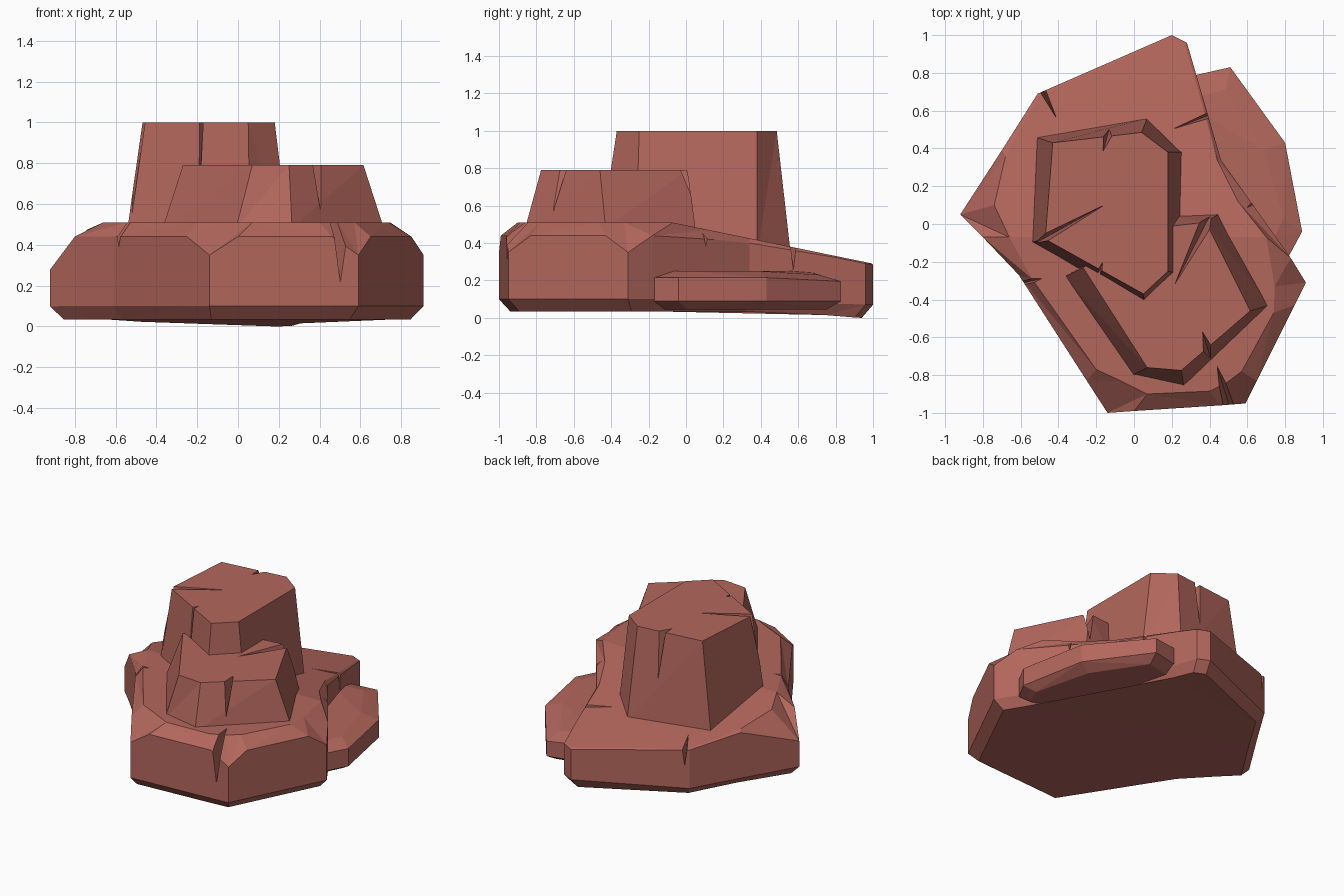
import bpy, bmesh
from mathutils import Vector

if "Cube" in bpy.data.objects:
    bpy.data.objects.remove(bpy.data.objects["Cube"])

stone = bpy.data.materials.new("red stone")
stone.diffuse_color = (0.45, 0.135, 0.108, 1)
stone.use_nodes = True
stone.node_tree.nodes["Principled BSDF"].inputs["Base Color"].default_value = stone.diffuse_color


def make_object(name, bm):
    bmesh.ops.recalc_face_normals(bm, faces=bm.faces)
    mesh = bpy.data.meshes.new(name)
    bm.to_mesh(mesh)
    bm.free()
    mesh.materials.append(stone)
    obj = bpy.data.objects.new(name, mesh)
    bpy.context.collection.objects.link(obj)
    return obj


def hull(name, points):
    bm = bmesh.new()
    for p in points:
        bm.verts.new(p)
    res = bmesh.ops.convex_hull(bm, input=bm.verts)
    junk = {g for g in res["geom_interior"] + res["geom_unused"] if isinstance(g, bmesh.types.BMVert)}
    bmesh.ops.delete(bm, geom=list(junk), context='VERTS')
    bmesh.ops.dissolve_limit(bm, angle_limit=0.02, verts=bm.verts, edges=bm.edges)
    return make_object(name, bm)


def loft(name, rings, cap_split=None):
    """Join rings of equal length; the top cap may be split between two columns."""
    bm = bmesh.new()
    vs = [[bm.verts.new(p) for p in ring] for ring in rings]
    n = len(vs[0])
    for a, b in zip(vs, vs[1:]):
        for i in range(n):
            j = (i + 1) % n
            bm.faces.new((a[i], a[j], b[j], b[i]))
    bm.faces.new(vs[0][::-1])
    top = vs[-1]
    if cap_split:
        i, j = cap_split
        bm.faces.new(top[i:j + 1])
        bm.faces.new(top[j:] + top[:i + 1])
    else:
        bm.faces.new(top)
    # split warped quads and caps cleanly
    bmesh.ops.connect_verts_nonplanar(bm, angle_limit=0.03, faces=bm.faces)
    return make_object(name, bm)


def crack(obj, tip, mouth, width, z_top, z_low):
    """Cut a tapering wedge from an inner tip out through the rim."""
    t, m = Vector(tip), Vector(mouth)
    side = (m - t).orthogonal().normalized() * width / 2
    pts = [(*t, z_top), (*(m + side), z_top), (*(m - side), z_top), (*m, z_low)]
    cutter = hull("crack_cutter", pts)
    cutter.hide_render = True
    cutter.hide_viewport = True
    mod = obj.modifiers.new("crack", 'BOOLEAN')
    mod.operation = 'DIFFERENCE'
    mod.solver = 'EXACT'
    mod.object = cutter


# Main base slab: outer x, outer y, rim height, inner top x, inner top y
columns = [
    (-.92, .05, .28, -.74, .10), (-.80, -.07, .44, -.66, -.07),
    (-.61, -.27, .44, -.54, -.29), (-.25, -.83, .44, -.20, -.77),
    (-.14, -1.0, .35, -.07, -.83), (0, -.99, .44, .07, -.90),
    (.46, -.96, .44, .40, -.885), (.59, -.95, .35, .49, -.84),
    (.65, -.83, .44, .57, -.78), (.85, -.43, .44, .74, -.47),
    (.91, -.31, .35, .745, -.33), (.83, -.18, .44, .70, -.07),
    (.61, .13, .42, .55, .12), (.46, .34, .40, .44, .34),
    (.33, .79, .325, .32, .78), (.28, .96, .29, .27, .95),
    (.20, 1.0, .285, .20, .99), (-.51, .69, .35, -.50, .68),
    (-.70, .39, .41, -.68, .36)]


def top_z(y):
    return min(.51, .495 - .205 * y)


def low_z(y):
    return .035 - .035 * max(0, min(1, (y - .5) / .43))


base = loft("base_slab", [
    [(x * .93, y * .94, low_z(y * .94)) for x, y, *_ in columns],
    [(x, y, .1 - .03 * max(0, y)) for x, y, *_ in columns],
    [(x, y, z) for x, y, z, *_ in columns],
    [(u, v, top_z(v)) for *_, u, v in columns]], cap_split=(1, 11))
crack(base, (-.45, -.28), (-.66, -.33), .10, .56, .28)
crack(base, (.43, -.72), (.53, -1.05), .13, .56, .08)
crack(base, (-.37, .48), (-.50, .74), .07, .46, .2)
crack(base, (.12, .47), (.46, .60), .06, .46, .2)
crack(base, (.57, .07), (.68, .14), .10, .52, .25)

# Low slab leaning out of the back right side
slab = [(.51, .83), (.80, .43), (.89, -.04), (.82, -.17), (.2, 0), (.2, .76)]


def toward(p, amount):
    c = Vector((.4, .3))
    v = Vector(p)
    return v + (c - v).normalized() * amount


side_points = []
for inset, z in [(.08, .045), (0, .09), (0, .215), (.12, .25)]:
    side_points += [(*toward(p, inset), z - (.02 if z > .2 and p[1] > .8 else 0)) for p in slab]
hull("side_slab", side_points)

# Tall tapered block
tall_top = [(-.47, -.08), (.05, -.37), (.18, -.25), (.18, .38), (.04, .485), (-.43, .43)]
tall_low = [(-.56, -.10), (.06, -.47), (.26, -.27), (.26, .38), (.07, .56), (-.52, .46)]
tall = loft("tall_block", [[(*p, .34) for p in tall_low], [(*p, 1.0) for p in tall_top]])
crack(tall, (-.14, .11), (-.60, -.145), .06, 1.02, .45)
crack(tall, (-.165, -.20), (-.22, -.36), .08, 1.02, .1)
crack(tall, (-.165, .38), (-.11, .58), .11, 1.02, .45)

# Shorter front block
mid_top = [(-.27, -.23), (.07, -.76), (.25, -.775), (.615, -.46), (.38, .01), (.21, -.01)]
mid_low = [(-.37, -.28), (-.01, -.80), (.265, -.86), (.715, -.43), (.445, .05), (.20, .04)]
mid = loft("front_block", [[(*p, .48) for p in mid_low], [(*p, .79) for p in mid_top]])
crack(mid, (.20, -.35), (.42, .08), .09, .81, .55)
crack(mid, (.36, -.56), (.42, -.76), .11, .81, .48)
